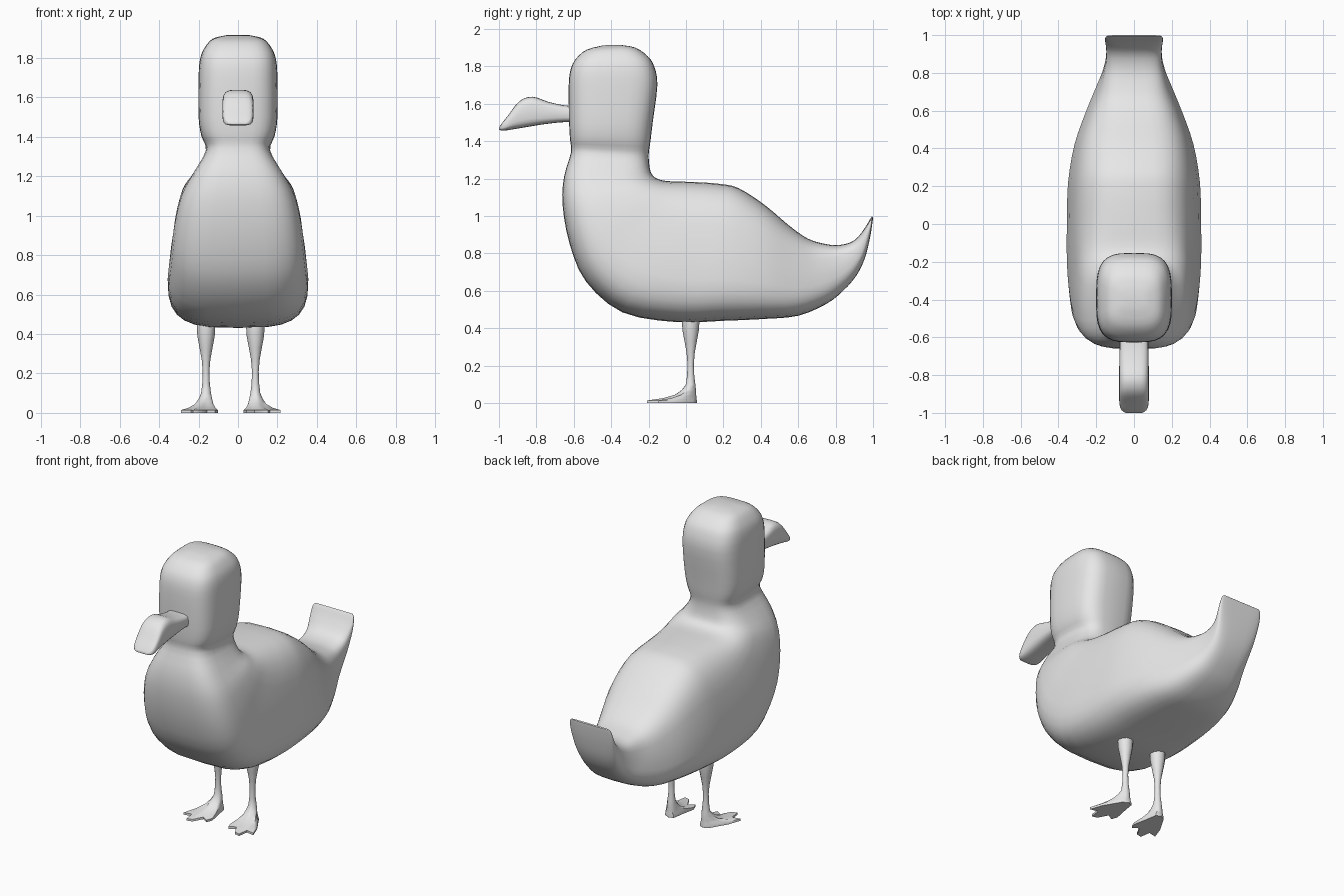
import bpy
import bmesh
import math
from mathutils import Vector

if "Cube" in bpy.data.objects:
    bpy.data.objects.remove(bpy.data.objects["Cube"])

grey = bpy.data.materials.new("plain_grey")
grey.diffuse_color = (0.8, 0.8, 0.8, 1)
grey.use_nodes = True
grey.node_tree.nodes["Principled BSDF"].inputs["Base Color"].default_value = grey.diffuse_color


def loft(name, rings):
    """Skin a list of equal-length point rings and cap both ends."""
    bm = bmesh.new()
    loops = [[bm.verts.new(p) for p in ring] for ring in rings]
    n = len(loops[0])
    for a, b in zip(loops, loops[1:]):
        for i in range(n):
            j = (i + 1) % n
            bm.faces.new((a[i], a[j], b[j], b[i]))
    bm.faces.new(loops[0])
    bm.faces.new(loops[-1])
    bmesh.ops.recalc_face_normals(bm, faces=bm.faces)
    mesh = bpy.data.meshes.new(name)
    bm.to_mesh(mesh)
    bm.free()
    obj = bpy.data.objects.new(name, mesh)
    bpy.context.collection.objects.link(obj)
    mesh.materials.append(grey)
    bpy.ops.object.select_all(action='DESELECT')
    obj.select_set(True)
    bpy.context.view_layer.objects.active = obj
    bpy.ops.object.shade_smooth_by_angle(angle=math.radians(50))
    return obj


def smooth_sections(keys, steps):
    """Catmull-Rom interpolation between key sections."""
    pts = [Vector(k) for k in keys]
    pts = [pts[0]] + pts + [pts[-1]]
    out = []
    for i in range(1, len(pts) - 2):
        p0, p1, p2, p3 = pts[i - 1:i + 3]
        for s in range(steps):
            t = s / steps
            out.append(0.5 * (2 * p1 + (p2 - p0) * t
                              + (2 * p0 - 5 * p1 + 4 * p2 - p3) * t ** 2
                              + (3 * p1 - p0 - 3 * p2 + p3) * t ** 3))
    return out + [pts[-2]]


def section_ring(sec, power, count):
    """Rounded box ring spanning a lower/front and an upper/back point."""
    fy, fz, by, bz, wf, wb = sec
    ring = []
    for i in range(count):
        a = 2 * math.pi * i / count
        c, s = math.cos(a), math.sin(a)
        u = math.copysign(abs(c) ** (2 / power), c)
        v = math.copysign(abs(s) ** (2 / power), s)
        k = (u + 1) / 2
        ring.append((v * (wb + (wf - wb) * k), by + (fy - by) * k, bz + (fz - bz) * k))
    return ring


# Head, neck, body and tail: front y, z, back y, z, front half width, back half width
body_keys = [
    (-.44, 1.913, -.35, 1.915, .06, .06),
    (-.53, 1.89, -.27, 1.90, .13, .13),
    (-.585, 1.845, -.205, 1.855, .17, .17),
    (-.615, 1.79, -.17, 1.80, .192, .192),
    (-.627, 1.70, -.153, 1.70, .20, .20),
    (-.625, 1.50, -.178, 1.50, .20, .20),
    (-.62, 1.41, -.19, 1.40, .186, .186),
    (-.615, 1.34, -.20, 1.32, .163, .163),
    (-.652, 1.21, -.188, 1.235, .235, .21),
    (-.66, 1.06, -.155, 1.20, .30, .26),
    (-.622, .85, -.10, 1.187, .345, .28),
    (-.535, .65, -.02, 1.184, .37, .285),
    (-.34, .485, .08, 1.18, .39, .29),
    (-.05, .433, .18, 1.172, .39, .29),
    (.20, .44, .28, 1.15, .385, .28),
    (.42, .45, .42, 1.06, .345, .26),
    (.60, .467, .55, .95, .28, .22),
    (.75, .53, .65, .88, .215, .185),
    (.84, .60, .74, .852, .17, .165),
    (.91, .68, .82, .845, .15, .15),
    (.955, .77, .90, .87, .148, .146),
    (.983, .88, .955, .935, .153, .153),
    (.997, .965, .983, .982, .15, .15),
    (1.0, .993, .994, .998, .135, .135),
]
loft("body", [section_ring(s, 3.4, 32) for s in smooth_sections(body_keys, 3)])

# Beak: lower y, z, upper y, z, lower half width, upper half width
beak_keys = [
    (-.56, 1.50, -.56, 1.588, .076, .076),
    (-.65, 1.502, -.65, 1.592, .076, .076),
    (-.75, 1.492, -.74, 1.612, .078, .078),
    (-.84, 1.478, -.82, 1.638, .08, .078),
    (-.91, 1.466, -.89, 1.615, .08, .078),
    (-.96, 1.458, -.95, 1.54, .078, .075),
    (-.985, 1.457, -.985, 1.495, .066, .066),
    (-.998, 1.461, -1.0, 1.472, .045, .045),
]
loft("beak", [section_ring(s, 3.6, 24) for s in smooth_sections(beak_keys, 3)])

# Webbed foot outline (outward, y), from the heel round the inner side
foot_outline = [(0, .058), (-.03, .045), (-.042, -.03), (-.06, -.12), (-.045, -.16),
                (-.005, -.135), (.03, -.20), (.065, -.208), (.075, -.14),
                (.128, -.15), (.1, -.07), (.035, .04)]
shin = [(.10, .025), (.15, .019), (.21, .017), (.27, .022), (.33, .033),
        (.39, .044), (.44, .047), (.50, .045)]
LEG_MID, LEG_GAP, LEG_Y = -.037, .125, .025


def circle(r):
    n = len(foot_outline)
    return [(-r * math.sin(2 * math.pi * i / n), LEG_Y + r * math.cos(2 * math.pi * i / n))
            for i in range(n)]


def blend(f):
    return [(a[0] + (b[0] - a[0]) * f, a[1] + (b[1] - a[1]) * f)
            for a, b in zip(foot_outline, circle(.028))]


# Legs with webbed feet, mirrored about their own middle
for side, label in ((-1, "left"), (1, "right")):
    levels = [(0.0, foot_outline), (.014, foot_outline), (.026, blend(.4)),
              (.045, blend(.72)), (.07, blend(.9))]
    levels += [(z, circle(r)) for z, r in shin]
    cx = LEG_MID + side * LEG_GAP
    loft(label + "_leg", [[(cx + side * o, y, z) for o, y in ring] for z, ring in levels])
